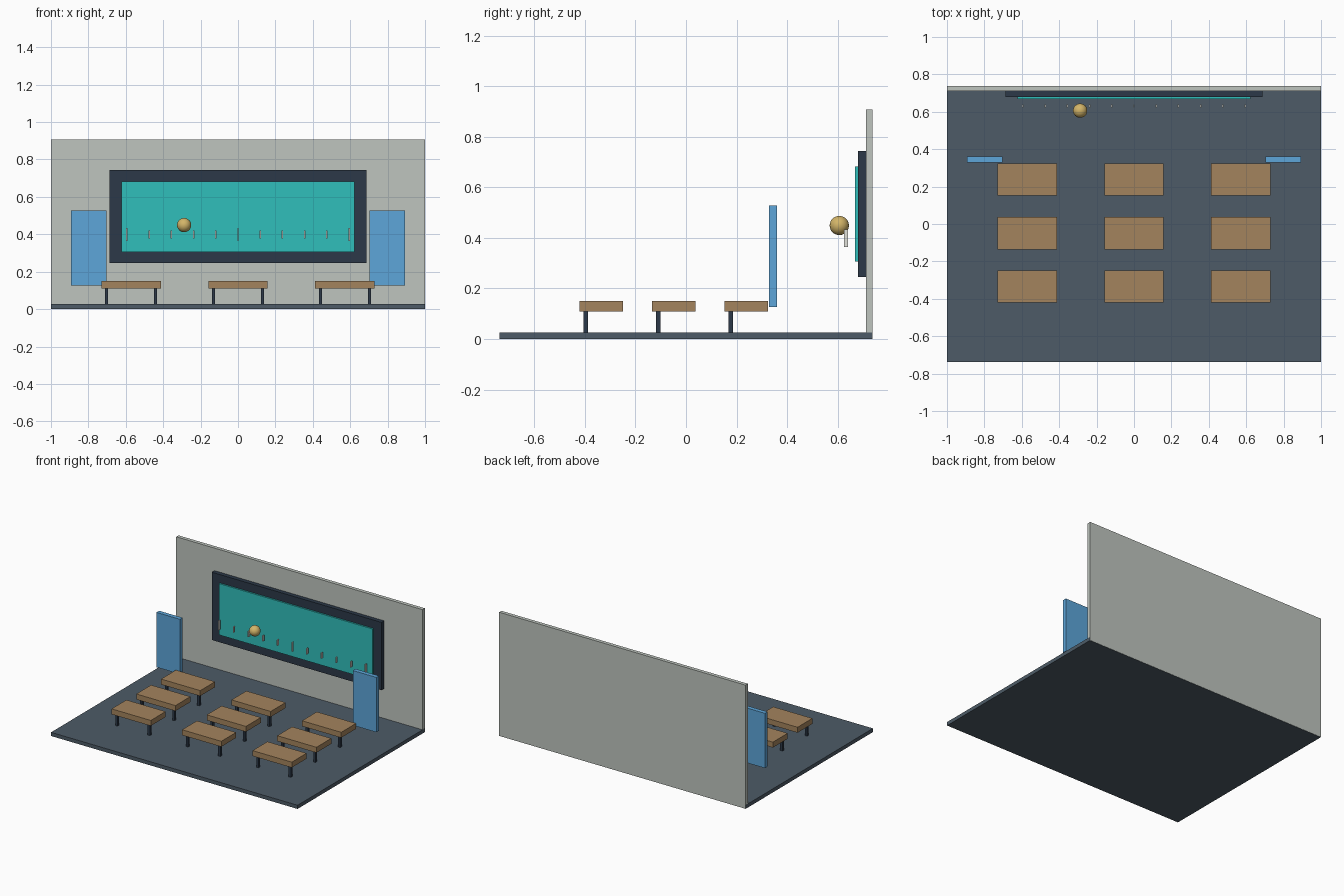
import bpy

if "Cube" in bpy.data.objects:
    bpy.data.objects.remove(bpy.data.objects["Cube"])


def material(name, rgb):
    m = bpy.data.materials.new(name)
    m.diffuse_color = (*rgb, 1)
    m.use_nodes = True
    m.node_tree.nodes["Principled BSDF"].inputs["Base Color"].default_value = m.diffuse_color
    return m


SLATE = material("slate", (0.075, 0.105, 0.135))
NAVY = material("navy", (0.025, 0.04, 0.065))
TEAL = material("teal", (0.03, 0.52, 0.50))
BLUE = material("blue", (0.11, 0.38, 0.70))
WOOD = material("wood", (0.37, 0.23, 0.11))
GOLD = material("gold", (0.65, 0.46, 0.14))
WALL = material("wall_paint", (0.52, 0.56, 0.52))
CHALK = material("chalk", (0.75, 0.75, 0.70))


def box(name, x, y, z, mat):
    """Box from (min, max) ranges on each axis."""
    ranges = (x, y, z)
    bpy.ops.mesh.primitive_cube_add(size=1, location=[(a + b) / 2 for a, b in ranges])
    o = bpy.context.object
    o.name = name
    o.scale = [b - a for a, b in ranges]
    bpy.ops.object.transform_apply(location=False, rotation=False, scale=True)
    o.data.materials.append(mat)
    return o


# Room shell
box("floor", (-1, 1), (-0.738, 0.736), (0, 0.027), SLATE)
box("back_wall", (-0.999, 0.999), (0.711, 0.738), (0.001, 0.908), WALL)

# Board on the wall
box("board_frame", (-0.688, 0.688), (0.680, 0.711), (0.246, 0.743), NAVY)
box("board_surface", (-0.623, 0.623), (0.668, 0.681), (0.306, 0.682), TEAL)

# Scale marks in front of the board, taller at the ends and middle
for i in range(-5, 6):
    h = 0.034 if i % 5 == 0 else 0.021
    x = i * 0.1188
    box("scale_mark", (x - 0.004, x + 0.004), (0.624, 0.640), (0.399 - h, 0.399 + h), CHALK)

# Marker ball
bpy.ops.mesh.primitive_uv_sphere_add(segments=24, ring_count=16, radius=0.038,
                                     location=(-0.288, 0.606, 0.449))
ball = bpy.context.object
ball.name = "marker_ball"
ball.data.materials.append(GOLD)
bpy.ops.object.shade_smooth()

# Floating side panels
for s in (-1, 1):
    box("side_panel", sorted((s * 0.702, s * 0.892)), (0.329, 0.360), (0.126, 0.528), BLUE)

# Three by three desks, each with a pair of front legs
for cx in (-0.572, 0, 0.572):
    for cy in (-0.335, -0.049, 0.238):
        box("desk_top", (cx - 0.159, cx + 0.159), (cy - 0.086, cy + 0.086), (0.110, 0.150), WOOD)
        for s in (-1, 1):
            lx, ly = cx + s * 0.131, cy - 0.061
            box("desk_leg", (lx - 0.009, lx + 0.009), (ly - 0.009, ly + 0.009), (0.020, 0.111), NAVY)
